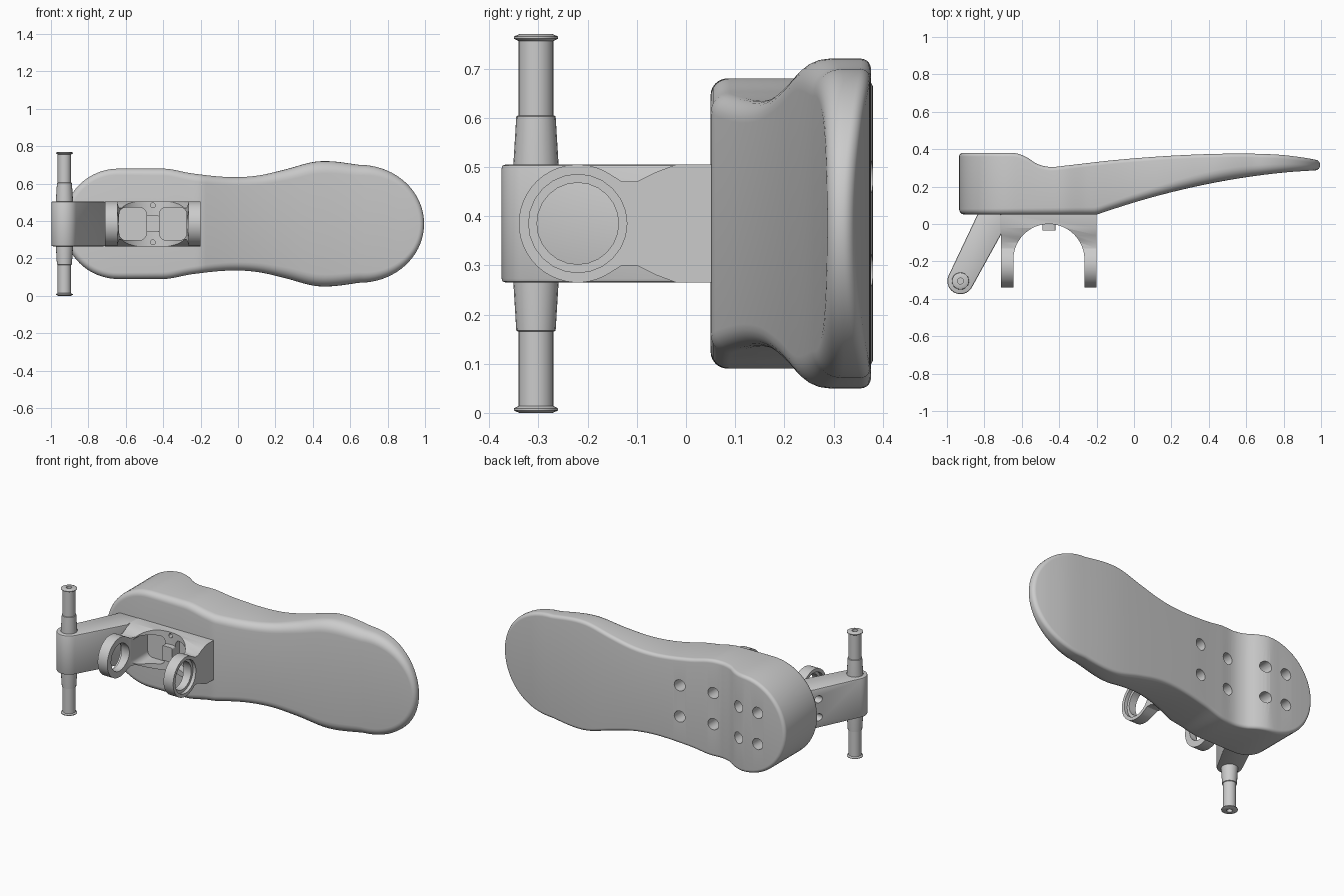
import bpy, bmesh, math
from math import sin, cos, pi

if "Cube" in bpy.data.objects:
    bpy.data.objects.remove(bpy.data.objects["Cube"])

MID = 0.385  # height of the symmetry plane


def finish(name, bm):
    bmesh.ops.remove_doubles(bm, verts=bm.verts, dist=1e-5)
    bmesh.ops.recalc_face_normals(bm, faces=bm.faces)
    me = bpy.data.meshes.new(name)
    bm.to_mesh(me)
    bm.free()
    ob = bpy.data.objects.new(name, me)
    bpy.context.collection.objects.link(ob)
    return ob


def activate(ob):
    bpy.ops.object.select_all(action='DESELECT')
    ob.select_set(True)
    bpy.context.view_layer.objects.active = ob


def smooth(ob, deg=30):
    activate(ob)
    bpy.ops.object.shade_smooth_by_angle(angle=math.radians(deg))


def prism(name, pts, axis, lo, hi):
    """Extrude a 2D profile along an axis."""
    place = {'x': lambda a, b, t: (t, a, b), 'y': lambda a, b, t: (a, t, b),
             'z': lambda a, b, t: (a, b, t)}[axis]
    bm = bmesh.new()
    r0, r1 = [[bm.verts.new(place(a, b, t)) for a, b in pts] for t in (lo, hi)]
    bm.faces.new(r0)
    bm.faces.new(r1)
    n = len(pts)
    for i in range(n):
        j = (i + 1) % n
        bm.faces.new((r0[i], r0[j], r1[j], r1[i]))
    return finish(name, bm)


def arc(cx, cy, r, a0, a1, n):
    return [(cx + r * cos(math.radians(a0 + (a1 - a0) * i / n)),
             cy + r * sin(math.radians(a0 + (a1 - a0) * i / n))) for i in range(n + 1)]


def circle(cx, cy, r, n=24):
    return arc(cx, cy, r, 0, 360, n)[:-1]


def round_rect(x0, x1, y0, y1, r):
    return (arc(x1 - r, y1 - r, r, 0, 90, 5) + arc(x0 + r, y1 - r, r, 90, 180, 5)
            + arc(x0 + r, y0 + r, r, 180, 270, 5) + arc(x1 - r, y0 + r, r, 270, 360, 5))


def modify(ob, kind, **kw):
    m = ob.modifiers.new(kind.lower(), kind)
    for k, v in kw.items():
        setattr(m, k, v)
    activate(ob)
    bpy.ops.object.modifier_apply(modifier=m.name)


def cut(ob, cutter):
    modify(ob, 'BOOLEAN', operation='DIFFERENCE', solver='EXACT', object=cutter)
    bpy.data.objects.remove(cutter)


def spline(p):
    """Smooth curve y(x) through the points."""
    m = []
    for i in range(len(p)):
        a, b = p[max(i - 1, 0)], p[min(i + 1, len(p) - 1)]
        m.append((b[1] - a[1]) / (b[0] - a[0]))

    def f(x):
        x = min(max(x, p[0][0]), p[-1][0])
        i = max(k for k in range(len(p) - 1) if p[k][0] <= x)
        h = p[i + 1][0] - p[i][0]
        t = (x - p[i][0]) / h
        return ((2*t**3 - 3*t*t + 1) * p[i][1] + (t**3 - 2*t*t + t) * h * m[i]
                + (3*t*t - 2*t**3) * p[i + 1][1] + (t**3 - t*t) * h * m[i + 1])
    return f


# Foot plate: outline with rounded rims, thickness from the side profile
width = spline([(-.64, .295), (-.45, .295), (-.37, .293), (-.25, .27), (-.05, .25), (.1, .257),
                (.25, .29), (.4, .33), (.5, .334), (.65, .315)])
back = spline([(-.94, .38), (-.7, .38), (-.63, .378), (-.57, .355), (-.52, .322), (-.45, .305),
               (-.35, .314), (-.1, .342), (.2, .365), (.5, .376), (.75, .372), (.9, .356), (1, .338)])
slope = spline([(-.4, -.02), (-.2, .05), (0, .115), (.2, .17), (.4, .215), (.6, .25), (.8, .275), (1, .289)])
rim = spline([(-.94, .03), (0, .045), (.45, .065), (.8, .045), (1, .024)])

upper = [(-.64 - .295 * cos(a), .295 * sin(a)) for a in [pi / 2 * i / 16 for i in range(16)]]
upper += [(x, width(x)) for x in [-.64 + .0215 * i for i in range(60)]]
upper += [(.65 + .345 * sin(a), .315 * cos(a)) for a in [pi / 2 * i / 18 for i in range(18)]]
upper.append((.995, 0))
n = len(upper) - 1
loop = upper + [(x, -h) for x, h in reversed(upper[1:-1])]
N = len(loop)
bm = bmesh.new()
rings = []
STEPS = 6
for side in (0, 1):
    for k in range(STEPS + 1):
        a = pi / 2 * (k if side else STEPS - k) / STEPS
        ring = []
        for i, (x, h) in enumerate(loop):
            dx = loop[(i + 1) % N][0] - loop[i - 1][0]
            dh = loop[(i + 1) % N][1] - loop[i - 1][1]
            d = math.hypot(dx, dh)
            r = .02 if side else rim(x)
            inset = r * (1 - cos(a))
            px, ph = x + dh / d * inset, h - dx / d * inset
            y = back(px) - r * (1 - sin(a)) if side else max(.05, slope(px)) + r * (1 - sin(a))
            ring.append(bm.verts.new((px, y, MID + ph)))
        rings.append(ring)
for r0, r1 in zip(rings, rings[1:]):
    for i in range(N):
        j = (i + 1) % N
        bm.faces.new((r0[i], r0[j], r1[j], r1[i]))
for ring in (rings[0], rings[-1]):
    for i in range(n):
        ids = dict.fromkeys([i, i + 1, N - i - 1, (N - i) % N])
        bm.faces.new([ring[k] for k in ids])
foot = finish("foot_plate", bm)

# Screw holes in the foot bed
for x in (-.19, -.40, -.615, -.75):
    for s in (-1, 1):
        cut(foot, prism("hole_cutter", circle(x, MID + s * .095, .034), 'y', .2, .5))
smooth(foot, 35)

# Clamp bracket: side profile with round ears, arched opening
half = [(.055, .12), (-.02, .12), (-.06, .105), (-.10, .085), (-.13, .085)]
half += arc(-.22, 0, .12, 55, 180, 16)
profile = half + [(a, -b) for a, b in reversed(half[:-1])]
bracket = prism("clamp_bracket", [(a, MID + b) for a, b in profile], 'x', -.71, -.2)
CX = -.455
cut(bracket, prism("arch_cutter", [(CX - .19, -.5), (CX + .19, -.5)] + arc(CX, -.19, .19, 0, 180, 32), 'z', 0, 1))
cut(bracket, prism("ear_cutter", circle(-.22, MID, .083), 'x', -.8, -.1))
for lo, hi in ((-.8, -.69), (-.22, -.1)):
    cut(bracket, prism("recess_cutter", circle(-.22, MID, .1), 'x', lo, hi))
for x0, x1 in ((-.635, -.49), (-.42, -.275)):
    cut(bracket, prism("pocket_cutter", round_rect(x0, x1, .298, .472, .035), 'y', -.2, .035))
for s in (-1, 1):
    cut(bracket, prism("screw_cutter", circle(CX, MID + s * .099, .013, 12), 'y', -.1, .04))
smooth(bracket)

# Small stop block under the arch
stop = prism("arch_stop", round_rect(-.49, -.42, .34, .43, .01), 'y', -.035, .02)
smooth(stop)

# Arm from the foot to the pivot pin
PX, PY = -.928, -.305
arm = prism("pivot_arm", [(-.71, .055), (-.835, .055)] + arc(PX, PY, .07, 152, 332, 20) + [(-.71, -.055)],
            'z', MID - .12, MID + .12)
modify(arm, 'BEVEL', width=.008, segments=2, limit_method='ANGLE', angle_limit=math.radians(40))
for z in (.33, .44):
    cut(arm, prism("arm_hole_cutter", circle(-.03, z, .022, 16), 'x', -1, -.83))
smooth(arm)

# Pivot pin: turned profile, mirrored about the middle
prof = [(0, .025), (.016, .025), (.016, 0), (.034, 0), (.045, .005), (.045, .009), (.036, .014),
        (.036, .165), (.04, .167), (.046, .265), (.046, MID)]
prof += [(r, 2 * MID - z) for r, z in reversed(prof[:-1])]
bm = bmesh.new()
vs = [bm.verts.new((PX + r, PY, z)) for r, z in prof]
es = [bm.edges.new(p) for p in zip(vs, vs[1:])]
bmesh.ops.spin(bm, geom=vs + es, cent=(PX, PY, 0), axis=(0, 0, 1), angle=2 * pi, steps=20)
pin = finish("pivot_pin", bm)
smooth(pin)
